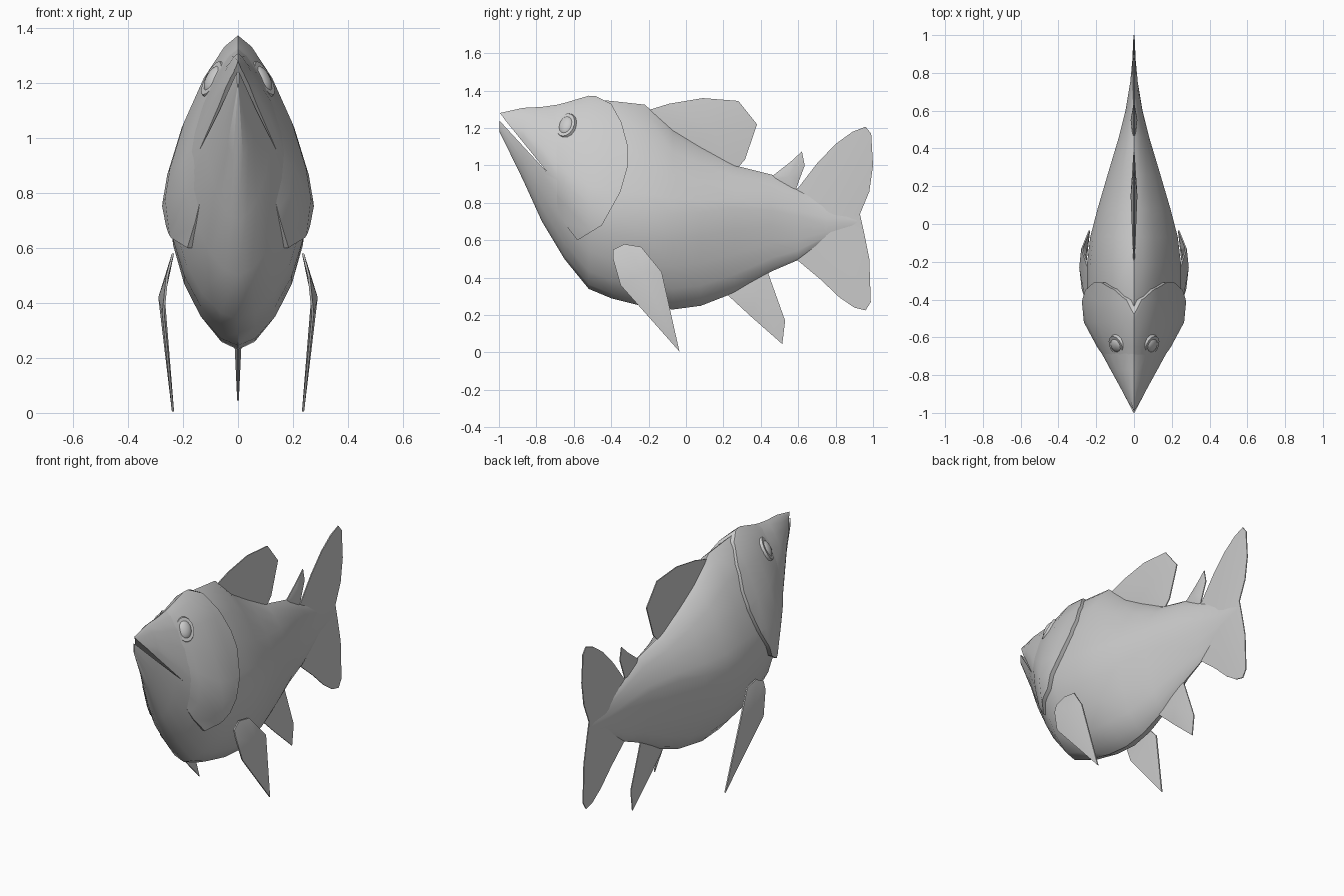
import bpy, bmesh, math
from mathutils import Vector, Matrix

if "Cube" in bpy.data.objects:
    bpy.data.objects.remove(bpy.data.objects["Cube"])

grey = bpy.data.materials.new("plain grey")
grey.use_nodes = True
COLOUR = (0.6, 0.6, 0.6, 1)
grey.diffuse_color = COLOUR
grey.node_tree.nodes["Principled BSDF"].inputs["Base Color"].default_value = COLOUR


def make(name, bm, smooth=40):
    bmesh.ops.recalc_face_normals(bm, faces=bm.faces)
    mesh = bpy.data.meshes.new(name)
    bm.to_mesh(mesh)
    bm.free()
    ob = bpy.data.objects.new(name, mesh)
    bpy.context.collection.objects.link(ob)
    mesh.materials.append(grey)
    shade(ob, smooth)
    return ob


def shade(ob, angle):
    bpy.ops.object.select_all(action='DESELECT')
    ob.select_set(True)
    bpy.context.view_layer.objects.active = ob
    bpy.ops.object.shade_smooth_by_angle(angle=math.radians(angle))


def loft(stations, sides=20):
    """Rings across y: each station is y, top, bottom, widest height, half width."""
    bm = bmesh.new()
    rings = []
    for y, top, bottom, mid, w in stations:
        ring = []
        for i in range(sides):
            a = 2 * math.pi * i / sides
            s, c = math.sin(a), math.cos(a)
            p = 2 / 1.4 if c > 0 else 2 / 1.75
            x = math.copysign(abs(s) ** p, s) * w
            z = mid + (top - mid) * c ** p if c > 0 else mid - (mid - bottom) * abs(c) ** p
            ring.append(bm.verts.new((x, y, z)))
        rings.append(ring)
    for a, b in zip(rings, rings[1:]):
        for i in range(sides):
            j = (i + 1) % sides
            bm.faces.new((a[i], a[j], b[j], b[i]))
    bm.faces.new(rings[0])
    bm.faces.new(rings[-1])
    return bm


def prism(name, outline, half=0.6):
    """Side outline (y, z) extruded across x."""
    bm = bmesh.new()
    face = bm.faces.new([bm.verts.new((-half, y, z)) for y, z in outline])
    out = bmesh.ops.extrude_face_region(bm, geom=[face])
    bmesh.ops.translate(bm, vec=(2 * half, 0, 0),
                        verts=[v for v in out["geom"] if isinstance(v, bmesh.types.BMVert)])
    ob = make(name, bm)
    ob.hide_render = True
    return ob


def boolean(ob, cutter, operation):
    mod = ob.modifiers.new("cut", 'BOOLEAN')
    mod.operation, mod.solver, mod.object = operation, 'EXACT', cutter
    bpy.context.view_layer.objects.active = ob
    bpy.ops.object.modifier_apply(modifier=mod.name)
    bpy.data.objects.remove(cutter)
    shade(ob, 40)


def fin(name, outline, hub, thick=0.012, edge=0.003, place=lambda z: 0.0):
    """Thin lens: a rim following the outline, thickest at the hub."""
    bm = bmesh.new()
    sheets = []
    for s in (-1, 1):
        rim = [bm.verts.new((place(z) + s * edge, y, z)) for y, z in outline]
        mid = bm.verts.new((place(hub[1]) + s * thick, hub[0], hub[1]))
        for i in range(len(rim)):
            bm.faces.new((rim[i - 1], rim[i], mid))
        sheets.append(rim)
    a, b = sheets
    for i in range(len(a)):
        bm.faces.new((a[i - 1], a[i], b[i], b[i - 1]))
    return make(name, bm, 30)


# Body with the mouth cut into the snout
stations = [
    (-0.997, 1.28, 1.18, 1.23, 0.004), (-0.87, 1.308, 0.92, 1.16, 0.07),
    (-0.77, 1.313, 0.70, 1.05, 0.125), (-0.65, 1.33, 0.50, 0.90, 0.19),
    (-0.52, 1.355, 0.34, 0.78, 0.24), (-0.4, 1.345, 0.29, 0.75, 0.25),
    (-0.22, 1.325, 0.245, 0.74, 0.25), (-0.07, 1.19, 0.23, 0.74, 0.232),
    (0.08, 1.10, 0.25, 0.75, 0.193), (0.26, 1.0, 0.32, 0.77, 0.14),
    (0.46, 0.95, 0.435, 0.76, 0.08), (0.6, 0.87, 0.495, 0.73, 0.045),
    (0.75, 0.80, 0.60, 0.70, 0.02), (0.92, 0.74, 0.66, 0.70, 0.004)]
body = make("body", loft(stations))
boolean(body, prism("mouth_cutter", [(-1.03, 1.33), (-0.965, 1.24), (-0.73, 0.95),
                                     (-1.03, 1.275)]), 'DIFFERENCE')

# Gill covers: a slightly larger shell that sinks into the head at its front
shell = []
for y, top, bottom, mid, w in stations[2:7]:
    grow = min(0.027, -0.012 + 0.15 * (y + 0.77))
    shell.append((y, top + grow * 0.7, bottom - grow, mid, w + grow))
gills = make("gill_covers", loft(shell))
boolean(gills, prism("gill_cutter", [
    (-0.76, 1.45), (-0.5, 1.45), (-0.48, 1.37), (-0.4, 1.33), (-0.345, 1.23), (-0.31, 1.1),
    (-0.31, 1.0), (-0.35, 0.86), (-0.45, 0.68), (-0.58, 0.6), (-0.65, 0.69),
    (-0.76, 0.9)]), 'INTERSECT')

# Fins along the middle
fin("tail_fin", [
    (0.55, 0.85), (0.6, 0.88), (0.7, 1.01), (0.8, 1.115), (0.89, 1.18), (0.96, 1.207),
    (0.99, 1.17), (1.0, 1.0), (0.98, 0.86), (0.93, 0.74), (0.95, 0.65), (0.98, 0.5),
    (0.988, 0.27), (0.96, 0.225), (0.9, 0.24), (0.82, 0.295), (0.72, 0.39), (0.6, 0.49),
    (0.55, 0.52)], (0.75, 0.7), 0.014)
fin("dorsal_fin", [
    (-0.22, 1.29), (-0.09, 1.33), (0.09, 1.36), (0.28, 1.345), (0.38, 1.22),
    (0.315, 1.03), (0.25, 0.96), (0.0, 1.1)], (0.15, 1.18), 0.018)
fin("rear_dorsal_fin", [
    (0.44, 0.92), (0.47, 0.95), (0.56, 1.02), (0.62, 1.075), (0.635, 1.0), (0.605, 0.92),
    (0.58, 0.85)], (0.55, 0.94), 0.018)
fin("belly_fin", [
    (0.22, 0.31), (0.3, 0.42), (0.43, 0.45), (0.53, 0.17), (0.515, 0.045), (0.35, 0.19)],
    (0.38, 0.3), 0.015)

for side, sx in (("left", 1), ("right", -1)):
    # Side fins bow outwards below their root and taper in to the tip
    bow = lambda z: sx * (0.278 - (0.10 * (0.42 - z) if z < 0.42 else 0.26 * (z - 0.42)))
    fin(side + "_side_fin", [
        (-0.39, 0.5), (-0.39, 0.55), (-0.33, 0.58), (-0.24, 0.565), (-0.13, 0.43),
        (-0.035, 0.005), (-0.35, 0.36)], (-0.23, 0.42), 0.012, 0.004, bow)

    # Eye and its flat surround, tilted to the head surface
    normal = Vector((sx * 0.8, -0.38, 0.46)).normalized()
    turn = normal.to_track_quat('Z', 'Y').to_matrix().to_4x4()
    spot = Matrix.Translation((sx * 0.088, -0.64, 1.212)) @ turn
    bm = bmesh.new()
    bmesh.ops.create_uvsphere(bm, u_segments=16, v_segments=10, radius=1,
                              matrix=spot @ Matrix.Diagonal((0.042, 0.056, 0.027, 1)))
    make(side + "_eye", bm, 60)
    bm = bmesh.new()
    bmesh.ops.create_cone(bm, cap_ends=True, segments=16, radius1=1, radius2=0.85, depth=1,
                          matrix=spot @ Matrix.Diagonal((0.062, 0.08, 0.025, 1)))
    make(side + "_eye_rim", bm, 30)
